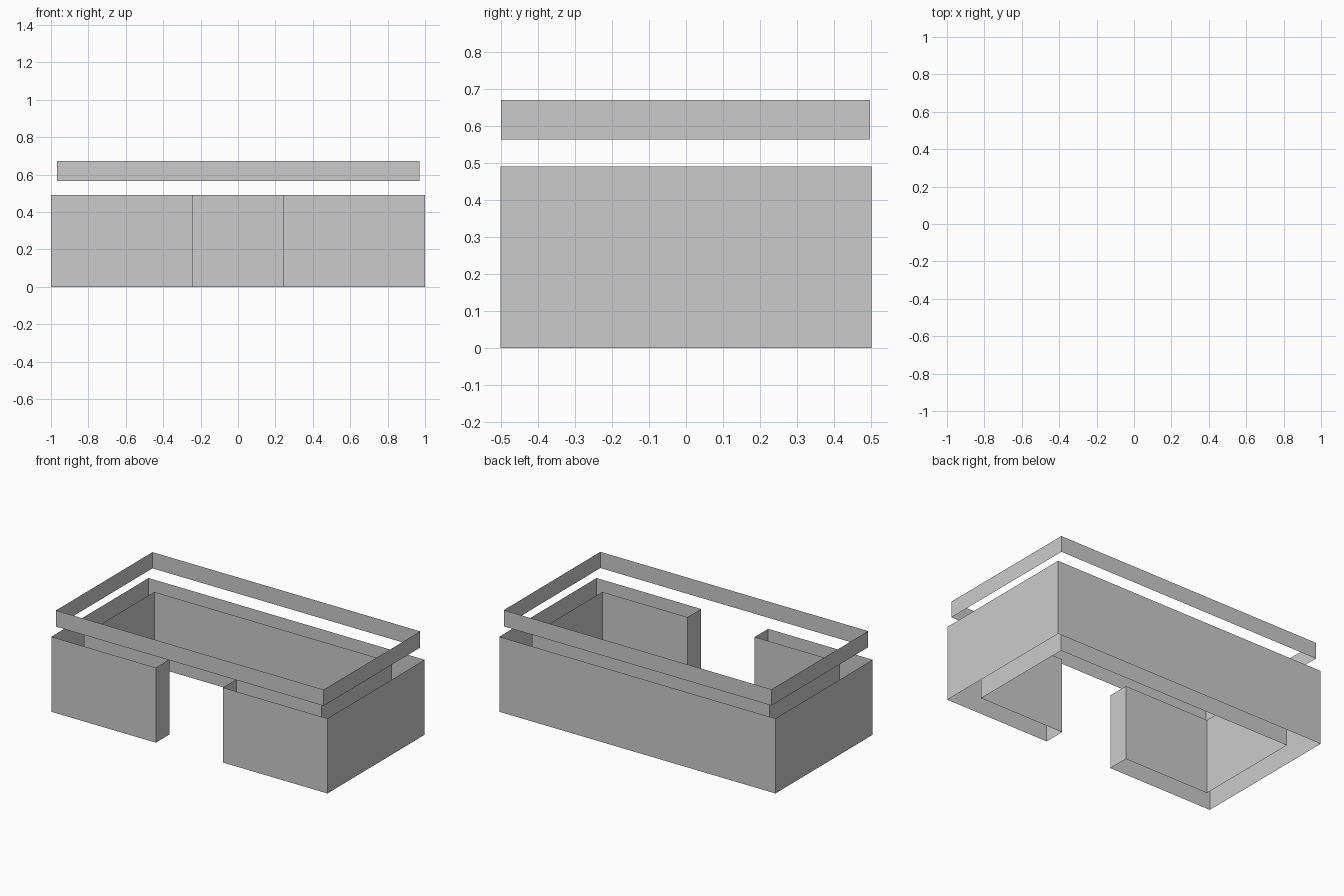
import bpy
import bmesh

if "Cube" in bpy.data.objects:
    bpy.data.objects.remove(bpy.data.objects["Cube"])


def wall_loop(name, plan, z0, z1):
    """Closed plan outline (counter-clockwise) raised into open-ended walls."""
    bm = bmesh.new()
    verts = [bm.verts.new((x, y, z0)) for x, y in plan]
    edges = [bm.edges.new((a, b)) for a, b in zip(verts, verts[1:] + verts[:1])]
    raised = bmesh.ops.extrude_edge_only(bm, edges=edges)["geom"]
    tops = [g for g in raised if isinstance(g, bmesh.types.BMVert)]
    bmesh.ops.translate(bm, verts=tops, vec=(0, 0, z1 - z0))
    # Make every wall face point away from the enclosed plan area
    bm.normal_update()
    a, b = plan[0], plan[1]
    bm.faces.ensure_lookup_table()
    first = next(f for f in bm.faces if verts[0] in f.verts and verts[1] in f.verts)
    bmesh.ops.recalc_face_normals(bm, faces=bm.faces[:])
    bm.normal_update()
    if first.normal.x * (b[1] - a[1]) - first.normal.y * (b[0] - a[0]) < 0:
        bmesh.ops.reverse_faces(bm, faces=bm.faces[:])
    mesh = bpy.data.meshes.new(name)
    bm.to_mesh(mesh)
    bm.free()
    obj = bpy.data.objects.new(name, mesh)
    bpy.context.collection.objects.link(obj)
    return obj


# Counter walls: hollow C-shaped plan with a gap in the front, mirrored in x
W, D, T, GAP = 1.0, 0.503, 0.14, 0.243
right = [(GAP, -D), (W, -D), (W, D)]
left = [(-x, y) for x, y in reversed(right)]
inner_left = [(-W + T, D - T), (-W + T, -D + T), (-GAP, -D + T)]
inner_right = [(-x, y) for x, y in reversed(inner_left)]
# Order: outer right, outer left, left jamb and inside left, inside right, right jamb
plan = right + left + inner_left[::-1] + inner_right[::-1]
wall_loop("counter_walls", plan, 0.0, 0.491)

# Floating fascia band above the counter
X0, X1, Y0, Y1 = -0.968, 0.971, -0.501, 0.498
wall_loop("fascia_band", [(X0, Y0), (X1, Y0), (X1, Y1), (X0, Y1)], 0.565, 0.671)
